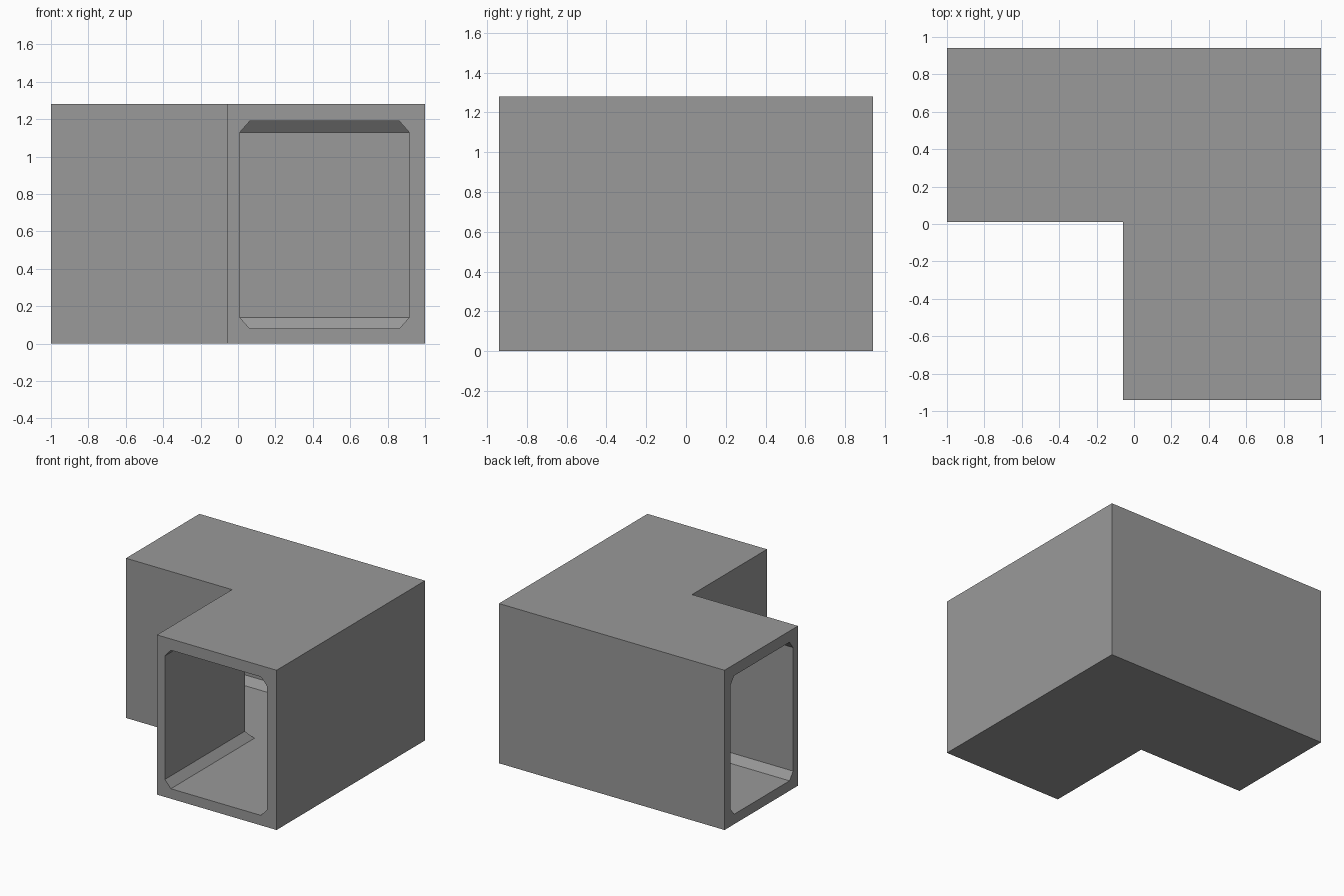
import bpy
import bmesh

cube = bpy.data.objects.get("Cube")
if cube:
    bpy.data.objects.remove(cube, do_unlink=True)

# Overall sizes
HEIGHT = 1.28
BACK = 0.94
WIDTH_X, WIDTH_Y = 1.06, 0.93   # widths of the front arm and the side arm

# Single concrete grey
grey = bpy.data.materials.new("concrete_grey")
grey.use_nodes = True
colour = (0.32, 0.32, 0.32, 1)
grey.diffuse_color = colour
grey.node_tree.nodes["Principled BSDF"].inputs["Base Color"].default_value = colour

# Cross-sections: u runs from the outer wall (0) to the inner wall (1), v is height
outer = [(0, 0), (1, 0), (1, HEIGHT), (0, HEIGHT)]
u0, u1, v0, v1 = 0.08, 0.934, 0.08, 1.19
cu, cv = 0.05, 0.06             # chamfer
inner = [(u0, v0 + cv), (u0 + cu, v0), (u1 - cu, v0), (u1, v0 + cv),
         (u1, v1 - cv), (u1 - cu, v1), (u0 + cu, v1), (u0, v1 - cv)]

# Stations along the path: side opening, mitred bend, front opening
stations = [
    lambda u, v: (-1, BACK - WIDTH_Y * u, v),
    lambda u, v: (1 - WIDTH_X * u, BACK - WIDTH_Y * u, v),
    lambda u, v: (1 - WIDTH_X * u, -BACK, v),
]

bm = bmesh.new()


def sweep(profile):
    """Skin a closed profile through every station and return its rings."""
    rings = [[bm.verts.new(place(u, v)) for u, v in profile] for place in stations]
    n = len(profile)
    for a, b in zip(rings, rings[1:]):
        for i in range(n):
            j = (i + 1) % n
            bm.faces.new((a[i], a[j], b[j], b[i]))
    return rings


shell = sweep(outer)
bore = sweep(inner)

# Rims closing the wall thickness at both openings
for end in (0, -1):
    o, b = shell[end], bore[end]
    for k in range(4):
        nxt = (k + 1) % 4
        bm.faces.new((o[k], b[2 * k], b[2 * k + 1]))
        bm.faces.new((o[k], b[2 * k + 1], b[2 * nxt], o[nxt]))

bmesh.ops.recalc_face_normals(bm, faces=bm.faces)
mesh = bpy.data.meshes.new("corner_duct")
bm.to_mesh(mesh)
bm.free()
mesh.materials.append(grey)
duct = bpy.data.objects.new("corner_duct", mesh)
bpy.context.collection.objects.link(duct)
